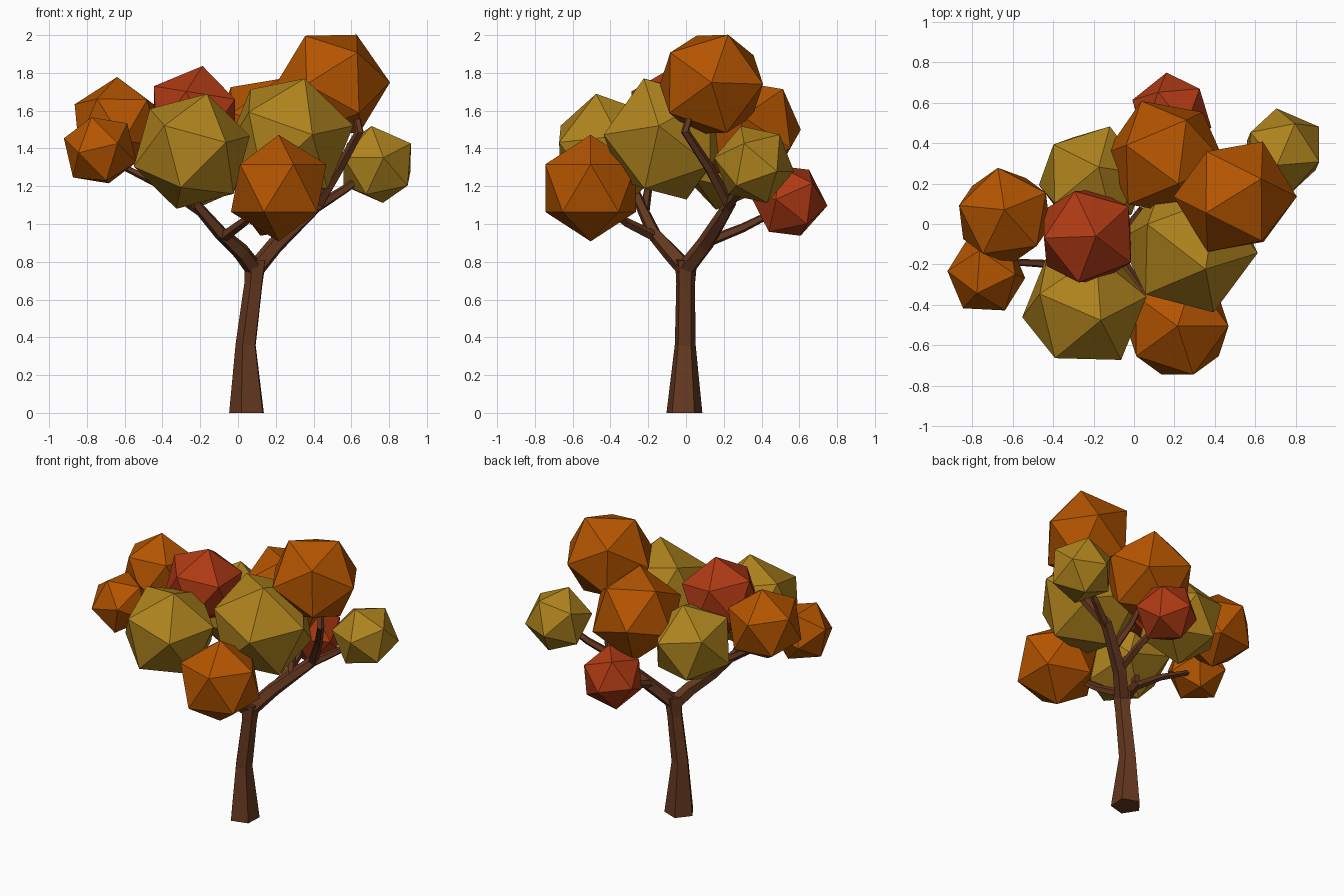
import bpy, bmesh, math
from mathutils import Vector, Matrix


def material(name, rgb):
    m = bpy.data.materials.new(name)
    m.diffuse_color = (*rgb, 1)
    return m


BARK = material("bark", (0.13, 0.04, 0.014))
ORANGE = material("orange_leaves", (0.46, 0.09, 0.0))
YELLOW = material("yellow_leaves", (0.43, 0.23, 0.013))
RED = material("red_leaves", (0.43, 0.042, 0.007))


def finish(name, bm, mat):
    mesh = bpy.data.meshes.new(name)
    bm.to_mesh(mesh)
    bm.free()
    mesh.materials.append(mat)
    ob = bpy.data.objects.new(name, mesh)
    bpy.context.collection.objects.link(ob)
    return ob


def limb(name, path, sides=5, turn=-39):
    """Tapered faceted tube through (x, y, z, radius) points."""
    pts = [Vector(p[:3]) for p in path]
    up = Vector((0, 0, 1))
    bm = bmesh.new()
    rings = []
    for i, p in enumerate(path):
        t = pts[min(i + 1, len(pts) - 1)] - pts[max(i - 1, 0)]
        q = up.rotation_difference(up if p[2] == 0 else t)
        ring = []
        for k in range(sides):
            a = math.radians(turn + 360 * k / sides)
            ring.append(bm.verts.new(pts[i] + q @ Vector((p[3] * math.cos(a), p[3] * math.sin(a), 0))))
        rings.append(ring)
    for r, s in zip(rings, rings[1:]):
        for k in range(sides):
            j = (k + 1) % sides
            bm.faces.new((r[k], r[j], s[j], s[k]))
    bm.faces.new(rings[0][::-1])
    bm.faces.new(rings[-1])
    return finish(name, bm, BARK)


def clump(name, mat, centre, radius, a, b):
    """Icosahedron with one corner along a and a neighbouring corner towards b."""
    z = Vector(a).normalized()
    y = z.cross(Vector(b)).normalized()
    x = y.cross(z)
    rot = Matrix((x, y, z)).transposed().to_4x4()
    bm = bmesh.new()
    bmesh.ops.create_icosphere(bm, subdivisions=1, radius=radius,
                               matrix=Matrix.Translation(centre) @ rot)
    return finish(name, bm, mat)


# trunk and its two main limbs
limb("trunk", [(0.053, -0.01, 0, 0.1), (0.045, -0.005, 0.36, 0.058),
               (0.085, -0.003, 0.68, 0.052), (0.095, 0, 0.81, 0.062)])
limb("right_limb", [(0.085, -0.01, 0.75, 0.05), (0.2, 0.1, 0.89, 0.047), (0.42, 0.23, 1.1, 0.037),
                    (0.54, 0.12, 1.3, 0.028), (0.645, -0.005, 1.49, 0.024), (0.62, 0.03, 1.6, 0.02)])
limb("left_limb", [(0.095, 0.01, 0.75, 0.05), (0.02, -0.08, 0.85, 0.047), (-0.09, -0.17, 0.95, 0.038),
                   (-0.22, -0.24, 1.1, 0.03), (-0.26, -0.3, 1.25, 0.02)])

# thinner branches out to the leaf clumps
limb("far_right_branch", [(0.4, 0.21, 1.08, 0.03), (0.56, 0.29, 1.18, 0.024), (0.7, 0.34, 1.28, 0.018)])
limb("back_branch", [(0.2, 0.1, 0.9, 0.03), (0.21, 0.3, 0.98, 0.025), (0.19, 0.5, 1.08, 0.018)])
limb("back_upper_branch", [(0.3, 0.17, 1.0, 0.028), (0.24, 0.26, 1.15, 0.022), (0.17, 0.3, 1.35, 0.016)])
limb("front_branch", [(-0.08, -0.16, 0.93, 0.03), (0.03, -0.32, 1.01, 0.025), (0.17, -0.46, 1.12, 0.018)])
limb("far_left_branch", [(-0.2, -0.22, 1.07, 0.028), (-0.38, -0.2, 1.19, 0.022),
                         (-0.56, -0.19, 1.28, 0.018), (-0.7, -0.21, 1.35, 0.015)])

# leaf clumps: colour, centre, radius, two corner directions
clumps = [
    ("top_right", ORANGE, (0.5, 0.135, 1.74), 0.305, (1, 0, 0.03), (0.45, 0.89, 0)),
    ("centre", YELLOW, (0.27, -0.11, 1.45), 0.35, (0.084, -0.114, 0.322), (0.344, -0.029, 0.057)),
    ("front_left", YELLOW, (-0.245, -0.41, 1.385), 0.322, (0.08, -0.065, 0.3), (0.285, 0.04, 0.1)),
    ("front", ORANGE, (0.215, -0.505, 1.19), 0.282, (0, 0, 1), (0.309, -0.951, 0.5)),
    ("left", ORANGE, (-0.64, 0.04, 1.525), 0.255, (0, 0.03, 0.25), (-0.22, 0.05, 0.1)),
    ("far_left", ORANGE, (-0.73, -0.25, 1.39), 0.203, (0.155, 0, 0.155), (-0.035, -0.09, 0.18)),
    ("top_left", RED, (-0.23, -0.06, 1.575), 0.265, (0.04, 0, 0.247), (-0.05, -0.24, 0.11)),
    ("back_left", YELLOW, (-0.205, 0.22, 1.35), 0.283, (0.03, 0.06, 0.27), (0.085, 0.255, 0.1)),
    ("back_upper", ORANGE, (0.155, 0.325, 1.495), 0.307, (0.065, -0.13, 0.28), (0.1, 0.175, 0.215)),
    ("back_lower", RED, (0.187, 0.545, 1.123), 0.207, (-0.025, 0.195, -0.025), (-0.07, 0.1, 0.175)),
    ("far_right", YELLOW, (0.737, 0.36, 1.315), 0.217, (-0.03, -0.07, 0.205), (0.18, -0.05, 0.105)),
]
for name, mat, centre, radius, a, b in clumps:
    clump(name + "_leaf_clump", mat, centre, radius, a, b)
